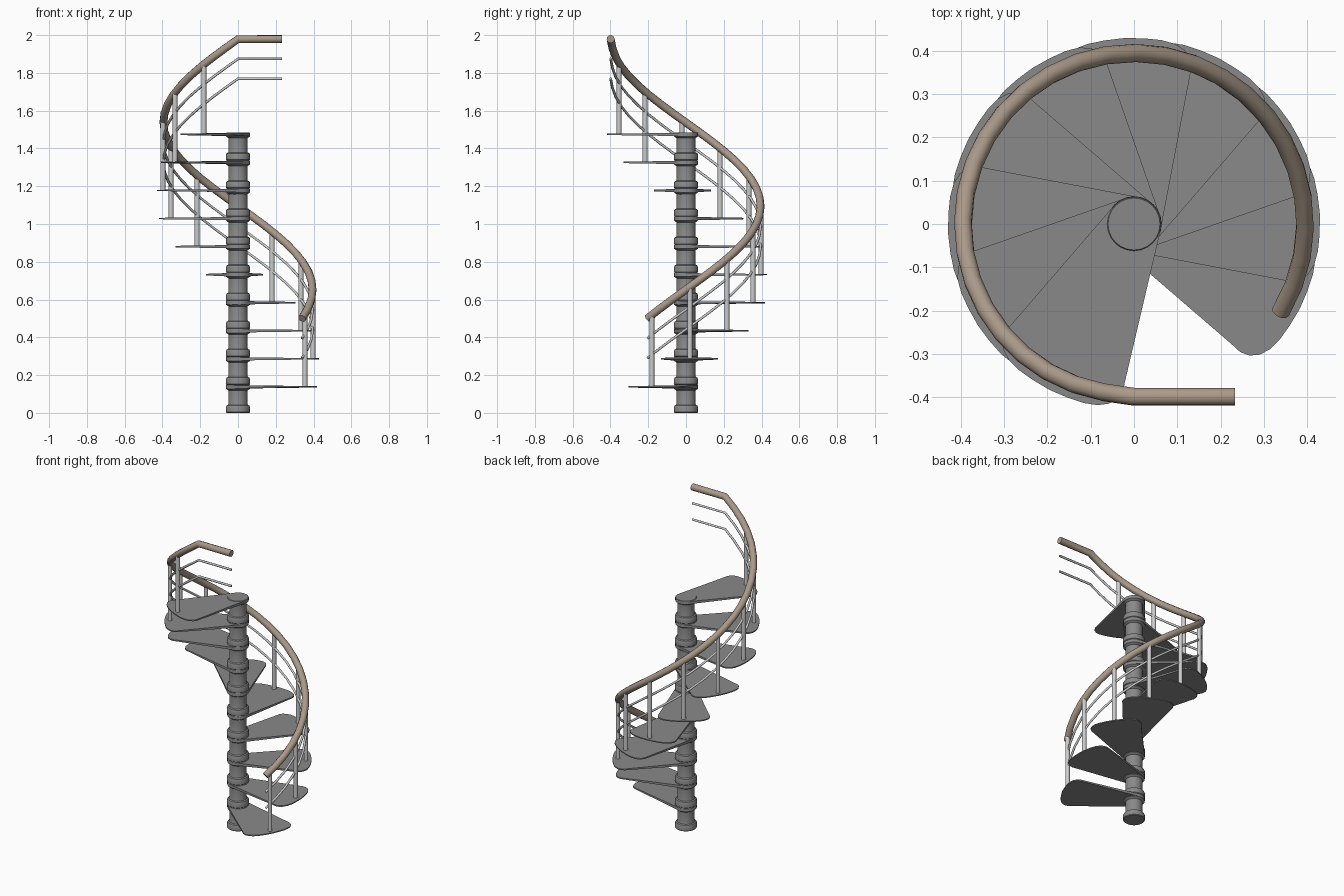
import bpy, bmesh
from math import sin, cos, radians, pi, degrees
from mathutils import Matrix

if "Cube" in bpy.data.objects:
    bpy.data.objects.remove(bpy.data.objects["Cube"])

STEP, N, A0, R = 0.1485, 10, -27.0, 0.395


def material(name, rgb):
    m = bpy.data.materials.new(name)
    m.diffuse_color = (*rgb, 1)
    m.use_nodes = True
    m.node_tree.nodes["Principled BSDF"].inputs["Base Color"].default_value = m.diffuse_color
    return m


WOOD = material("wood", (0.40, 0.32, 0.25))
STEEL = material("light_metal", (0.65, 0.65, 0.66))
DARK = material("dark_metal", (0.25, 0.25, 0.25))


def finish(name, bm, mat, angle=35):
    bmesh.ops.recalc_face_normals(bm, faces=bm.faces)
    me = bpy.data.meshes.new(name)
    bm.to_mesh(me)
    bm.free()
    ob = bpy.data.objects.new(name, me)
    bpy.context.collection.objects.link(ob)
    me.materials.append(mat)
    bpy.ops.object.select_all(action='DESELECT')
    ob.select_set(True)
    bpy.context.view_layer.objects.active = ob
    bpy.ops.object.shade_smooth_by_angle(angle=radians(angle))
    return ob


# Column module: flange at the bottom, neck, ring at the top
def column_module(i):
    prof = [(0, 0), (0.060, 0), (0.064, 0.004), (0.064, 0.030), (0.060, 0.038), (0.052, 0.042),
            (0.050, 0.048), (0.050, 0.118), (0.056, 0.122), (0.063, 0.127),
            (0.063, 0.144), (0.060, STEP), (0, STEP)]
    bm = bmesh.new()
    vs = [bm.verts.new((r, 0, z + i * STEP)) for r, z in prof]
    es = [bm.edges.new(p) for p in zip(vs, vs[1:])]
    bmesh.ops.spin(bm, geom=vs + es, cent=(0, 0, 0), axis=(0, 0, 1), angle=2 * pi, steps=24)
    bmesh.ops.remove_doubles(bm, verts=bm.verts, dist=1e-5)
    finish(f"column_module_{i + 1}", bm, DARK)


# Petal-shaped tread, slightly thinner toward the tip
def tread(i):
    side = [(0.430, 0), (0.427, 0.045), (0.421, 0.085), (0.411, 0.115), (0.396, 0.137),
            (0.375, 0.150), (0.352, 0.152), (0.335, 0.147)]
    hub = [(0.063 * cos(radians(a)), 0.063 * sin(radians(a))) for a in range(105, 181, 15)]
    half = side + hub
    outline = half + [(x, -y) for x, y in reversed(half[1:-1])]
    bm = bmesh.new()
    top = [bm.verts.new((x, y, 0.146 - 0.011 * x)) for x, y in outline]
    bot = [bm.verts.new((x, y, 0.129 + 0.014 * x)) for x, y in outline]
    bm.faces.new(top)
    bm.faces.new(bot[::-1])
    n = len(outline)
    for k in range(n):
        j = (k + 1) % n
        bm.faces.new((top[k], bot[k], bot[j], top[j]))
    bm.transform(Matrix.Translation((0, 0, i * STEP)) @ Matrix.Rotation(radians(A0 + 30 * i), 4, 'Z'))
    finish(f"tread_{i + 1}", bm, DARK)


# Baluster from tread up into the handrail
def post(i):
    a = radians(A0 + 30 * i)
    bm = bmesh.new()
    h = 0.372
    bmesh.ops.create_cone(bm, cap_ends=True, segments=16, radius1=0.013, radius2=0.013, depth=h,
                          matrix=Matrix.Translation((0.398 * cos(a), 0.398 * sin(a), 0.138 + i * STEP + h / 2)))
    finish(f"post_{i + 1}", bm, STEEL)


# Helical rail ending in a straight landing piece
def rail(name, drop, radius, sides, mat):
    a0, a1, n = -31.0, 270.0, 30
    pts = []
    for k in range(n + 1):
        a = radians(a0 + (a1 - a0) * k / n)
        pts.append((R * cos(a), R * sin(a), 0.50 + 1.479 * k / n - drop))
    pts[-1] = (0, -0.399, 1.979 - drop)
    pts.append((0.233, -0.399, 1.979 - drop))
    cu = bpy.data.curves.new(name, 'CURVE')
    cu.dimensions = '3D'
    cu.bevel_depth = radius
    cu.bevel_resolution = sides // 4
    cu.use_fill_caps = True
    sp = cu.splines.new('POLY')
    sp.points.add(len(pts) - 1)
    for p, c in zip(sp.points, pts):
        p.co = (*c, 1)
    sp.use_smooth = True
    cu.materials.append(mat)
    bpy.context.collection.objects.link(bpy.data.objects.new(name, cu))


for i in range(N):
    column_module(i)
    tread(i)
    post(i)

rail("handrail", 0, 0.021, 12, WOOD)
rail("upper_guard_rail", 0.105, 0.007, 8, STEEL)
rail("lower_guard_rail", 0.21, 0.007, 8, STEEL)
